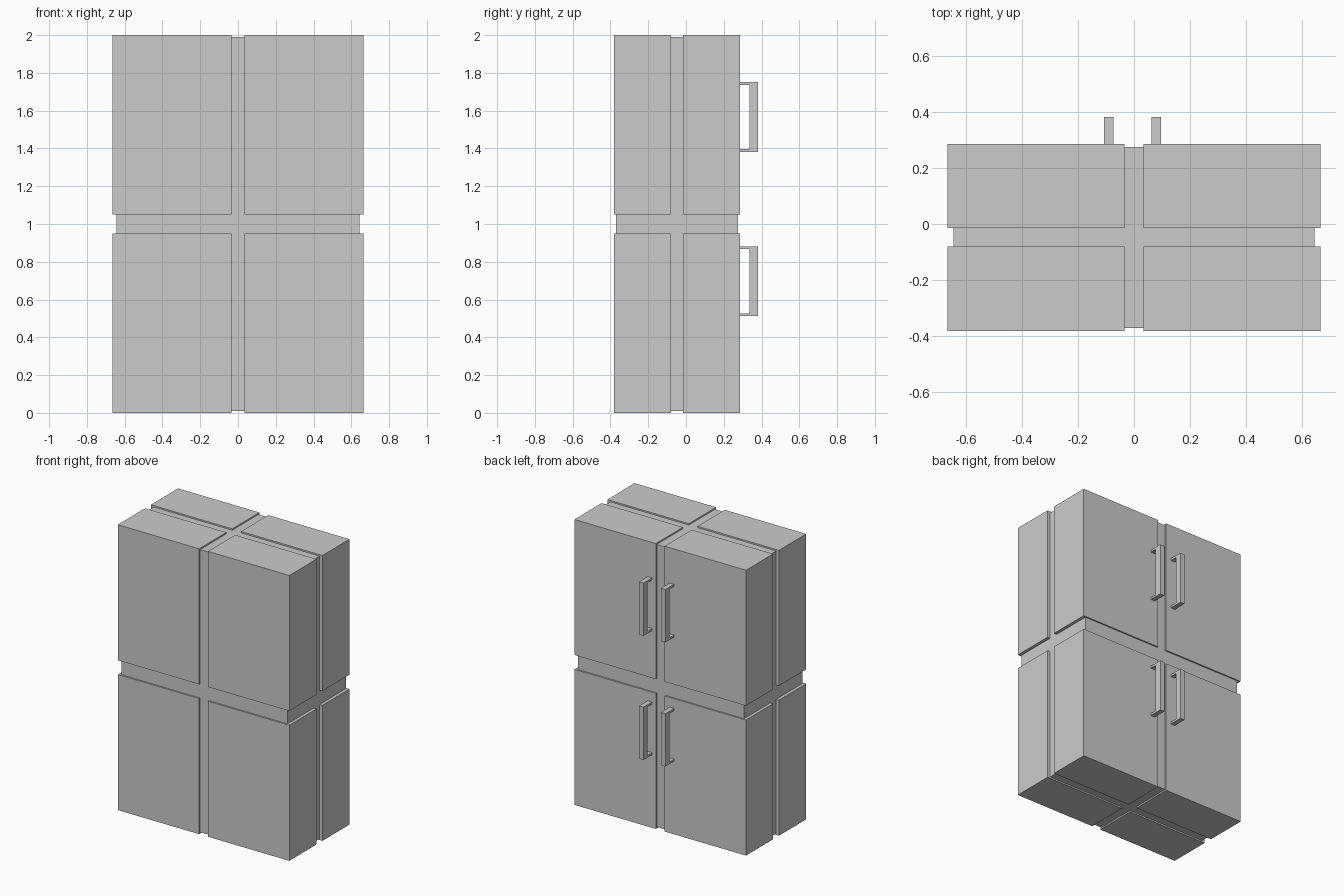
import bpy, bmesh

if "Cube" in bpy.data.objects:
    bpy.data.objects.remove(bpy.data.objects["Cube"])


def prism(name, profile, x0, x1):
    """Extrude a (y, z) outline along x from x0 to x1."""
    bm = bmesh.new()
    face = bm.faces.new([bm.verts.new((x0, y, z)) for y, z in profile])
    ext = bmesh.ops.extrude_face_region(bm, geom=[face])
    moved = [g for g in ext["geom"] if isinstance(g, bmesh.types.BMVert)]
    bmesh.ops.translate(bm, verts=moved, vec=(x1 - x0, 0, 0))
    bmesh.ops.recalc_face_normals(bm, faces=bm.faces[:])
    mesh = bpy.data.meshes.new(name)
    bm.to_mesh(mesh)
    bm.free()
    obj = bpy.data.objects.new(name, mesh)
    bpy.context.collection.objects.link(obj)
    return obj


def box(name, x, y, z):
    return prism(name, [(y[0], z[0]), (y[1], z[0]), (y[1], z[1]), (y[0], z[1])], *x)


# recessed inner body, visible in the gaps between panels
box("inner_body", (-0.643, 0.643), (-0.37, 0.275), (0.01, 1.99))

# eight outer blocks: left/right, body/door, lower/upper
for side, x in (("left", (-0.665, -0.034)), ("right", (0.034, 0.665))):
    for kind, y in (("cabinet", (-0.381, -0.08)), ("door", (-0.015, 0.285))):
        for level, z in (("lower", (0.0, 0.95)), ("upper", (1.05, 2.0))):
            box(f"{level}_{side}_{kind}", x, y, z)

# C-shaped door handles
for side, x in (("left", (-0.107, -0.073)), ("right", (0.063, 0.097))):
    for level, z0, z1 in (("lower", 0.512, 0.882), ("upper", 1.382, 1.752)):
        root, inner, outer, t = 0.28, 0.335, 0.381, 0.015
        prism(f"{level}_{side}_handle",
              [(root, z0), (outer, z0), (outer, z1), (root, z1),
               (root, z1 - t), (inner, z1 - t), (inner, z0 + t), (root, z0 + t)], *x)
